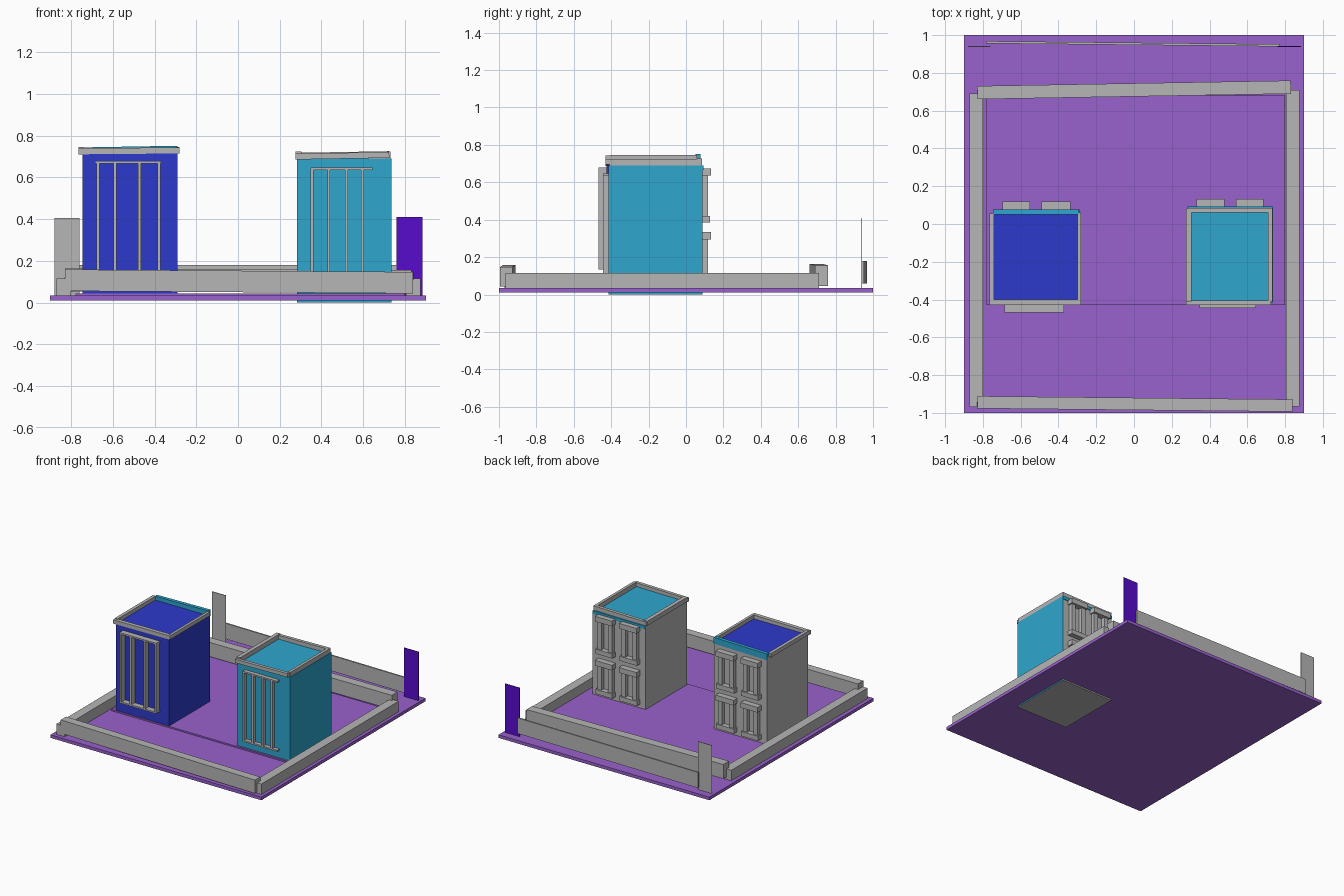
import bpy, math
from mathutils import Matrix, Vector

if "Cube" in bpy.data.objects:
    bpy.data.objects.remove(bpy.data.objects["Cube"])


def material(name, rgb):
    lin = [((c / 255 + 0.055) / 1.055) ** 2.4 for c in rgb]
    m = bpy.data.materials.new(name)
    m.diffuse_color = (*lin, 1)
    m.use_nodes = True
    m.node_tree.nodes["Principled BSDF"].inputs["Base Color"].default_value = m.diffuse_color
    return m


GREY = material("stone_grey", (182, 182, 182))
PURPLE = material("ground_purple", (153, 98, 204))
BLUE = material("deep_blue", (45, 58, 203))
CYAN = material("cyan", (46, 166, 206))
VIOLET = material("violet", (88, 12, 205))


def box(name, x, y, z, mat, rz=0.0, ry=0.0):
    """Box from (min, max) ranges, tilted about its centre in degrees."""
    bpy.ops.mesh.primitive_cube_add(size=1)
    ob = bpy.context.object
    ob.name = name
    size = [b - a for a, b in (x, y, z)]
    centre = Vector([(a + b) / 2 for a, b in (x, y, z)])
    ob.data.transform(Matrix.Diagonal((*size, 1)))
    rot = Matrix.Rotation(math.radians(rz), 4, 'Z') @ Matrix.Rotation(math.radians(ry), 4, 'Y')
    ob.matrix_world = Matrix.Translation(centre) @ rot
    ob.data.materials.append(mat)
    return ob


def building(tag, x, y, z, mat):
    """Body painted on front, right and top; back, left and underside are grey."""
    ob = box(tag + "_body", x, y, z, mat)
    ob.data.materials.append(GREY)
    for f in ob.data.polygons:
        if f.normal.y > 0.5 or f.normal.x < -0.5 or f.normal.z < -0.5:
            f.material_index = 1


def front_grille(tag, xs, x, y, z):
    """Upright bars between a top and a bottom rail."""
    for i, bx in enumerate(xs):
        box(f"{tag}_grille_bar_{i}", (bx - .007, bx + .007), y, z, GREY)
    for part, rz in (("top", z[1]), ("bottom", z[0])):
        box(f"{tag}_grille_{part}", x, y, (rz - .006, rz + .006), GREY)


def back_window(tag, x, y, z):
    """Window surround: two jambs, a lintel and a sill."""
    w = .035
    for side, a in (("left", x[0] + .01), ("right", x[1] - .01 - w)):
        box(f"{tag}_{side}_jamb", (a, a + w), (y, y + .035), z, GREY)
    box(tag + "_lintel", x, (y, y + .05), (z[1] - .04, z[1]), GREY)
    box(tag + "_sill", x, (y, y + .045), (z[0], z[0] + .035), GREY)


# Ground plate and raised yard
box("ground_plate", (-.9, .9), (-1, 1), (.01, .034), PURPLE)
box("yard_slab", (-.78, .80), (-.43, .68), (.03, .045), PURPLE)

# Perimeter walls
box("left_wall", (-.87, -.80), (-.97, .69), (.034, .115), GREY)
box("right_wall", (.805, .875), (-.965, .71), (.034, .115), GREY)
box("front_wall", (-.83, .84), (-.985, -.92), (.05, .153), GREY, rz=-.6, ry=.4)
box("back_wall", (-.83, .83), (.675, .745), (.05, .16), GREY, rz=1, ry=.3)

# Rear fence and gate posts
box("rear_fence", (-.78, .77), (.948, .96), (.06, .18), GREY, rz=-.6)
box("left_post", (-.88, -.76), (.937, .942), (.033, .405), GREY)
box("right_post", (.76, .885), (.937, .942), (.033, .41), VIOLET)

# Blue building with parapet
building("blue_building", (-.745, -.29), (-.425, .075), (.04, .715), BLUE)
box("blue_parapet_front", (-.765, -.28), (-.43, -.40), (.713, .742), GREY, ry=-.5)
box("blue_parapet_left", (-.765, -.74), (-.41, .055), (.715, .745), GREY)
box("blue_parapet_right", (-.30, -.28), (-.41, .06), (.715, .745), GREY)
box("blue_parapet_back", (-.745, -.29), (.05, .077), (.70, .748), CYAN, ry=-1)

# Cyan building with parapet
building("cyan_building", (.283, .735), (-.415, .088), (0, .69), CYAN)
box("cyan_parapet_front", (.275, .725), (-.43, -.405), (.69, .718), GREY, ry=-1)
box("cyan_parapet_left", (.275, .305), (-.41, .08), (.69, .725), GREY)
box("cyan_parapet_right", (.71, .732), (-.41, .085), (.69, .725), GREY)
box("cyan_parapet_back", (.28, .725), (.06, .085), (.69, .722), GREY, ry=-1)
box("cyan_eave_strip", (.283, .735), (.08, .093), (.665, .69), CYAN)

# Front grilles
front_grille("blue", (-.672, -.59, -.472, -.378), (-.685, -.37), (-.468, -.42), (.14, .672))
front_grille("cyan", (.355, .435, .52, .597), (.35, .645), (-.445, -.41), (.11, .642))

# Back windows, two by two on each building
for tag, y, columns in (("blue", .07, ((-.695, -.55), (-.49, -.335))),
                        ("cyan", .083, ((.33, .48), (.54, .685)))):
    for c, x in enumerate(columns):
        for r, z in enumerate(((.075, .335), (.385, .675))):
            back_window(f"{tag}_window_{c}_{r}", x, y, z)
